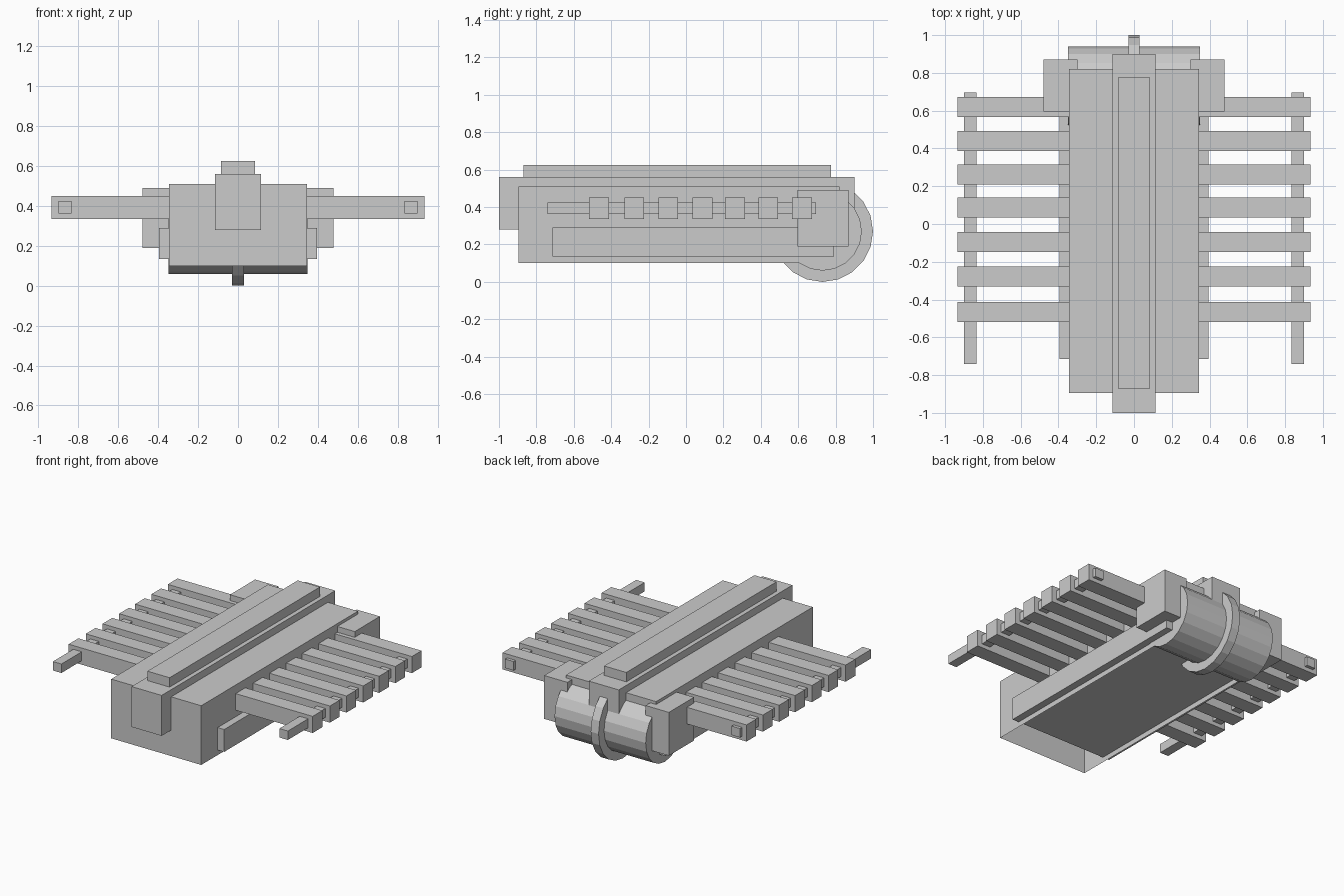
import bpy, bmesh, math
from mathutils import Matrix

if "Cube" in bpy.data.objects:
    bpy.data.objects.remove(bpy.data.objects["Cube"])


def finish(name, bm):
    mesh = bpy.data.meshes.new(name)
    bm.to_mesh(mesh)
    bm.free()
    obj = bpy.data.objects.new(name, mesh)
    bpy.context.collection.objects.link(obj)
    return obj


def box(name, x, y, z, open_bottom=False):
    """Box from (min, max) ranges."""
    bm = bmesh.new()
    bmesh.ops.create_cube(bm, size=1)
    for v in bm.verts:
        v.co = [r[0] + (c + 0.5) * (r[1] - r[0]) for c, r in zip(v.co, (x, y, z))]
    if open_bottom:
        bm.normal_update()
        low = [f for f in bm.faces if f.normal.z < -0.5]
        bmesh.ops.delete(bm, geom=low, context='FACES_ONLY')
    return finish(name, bm)


def drum(name, radius, half_width, y, z, sides=20):
    """Cylinder lying along x."""
    bm = bmesh.new()
    bmesh.ops.create_cone(bm, cap_ends=True, segments=sides, radius1=radius,
                          radius2=radius, depth=2 * half_width,
                          matrix=Matrix.Translation((0, y, z)) @ Matrix.Rotation(math.pi / 2, 4, 'Y'))
    return finish(name, bm)


# Main hull, hollow from below, with a wide slab through it
box("hull", (-0.345, 0.345), (-0.895, 0.82), (0.10, 0.51), open_bottom=True)
box("lower_slab", (-0.395, 0.395), (-0.715, 0.79), (0.135, 0.29))

# Central spine and its raised strip
box("spine", (-0.115, 0.115), (-1.0, 0.90), (0.28, 0.56))
box("spine_strip", (-0.085, 0.085), (-0.87, 0.775), (0.50, 0.625))

# Cross bars
for i, y in enumerate((-0.465, -0.277, -0.095, 0.088, 0.262, 0.44, 0.62)):
    box(f"cross_bar_{i + 1}", (-0.935, 0.935), (y - 0.053, y + 0.053), (0.335, 0.45))

# Side rods and rear shoulder blocks
for name, s in (("left", -1), ("right", 1)):
    box(f"{name}_rod", sorted((s * 0.835, s * 0.90)), (-0.74, 0.695), (0.362, 0.424))
    box(f"{name}_shoulder", sorted((s * 0.30, s * 0.478)), (0.595, 0.87), (0.19, 0.49))

# Rear drum with a central band
drum("rear_drum", 0.21, 0.349, 0.73, 0.27)
drum("drum_band", 0.27, 0.03, 0.73, 0.27)
